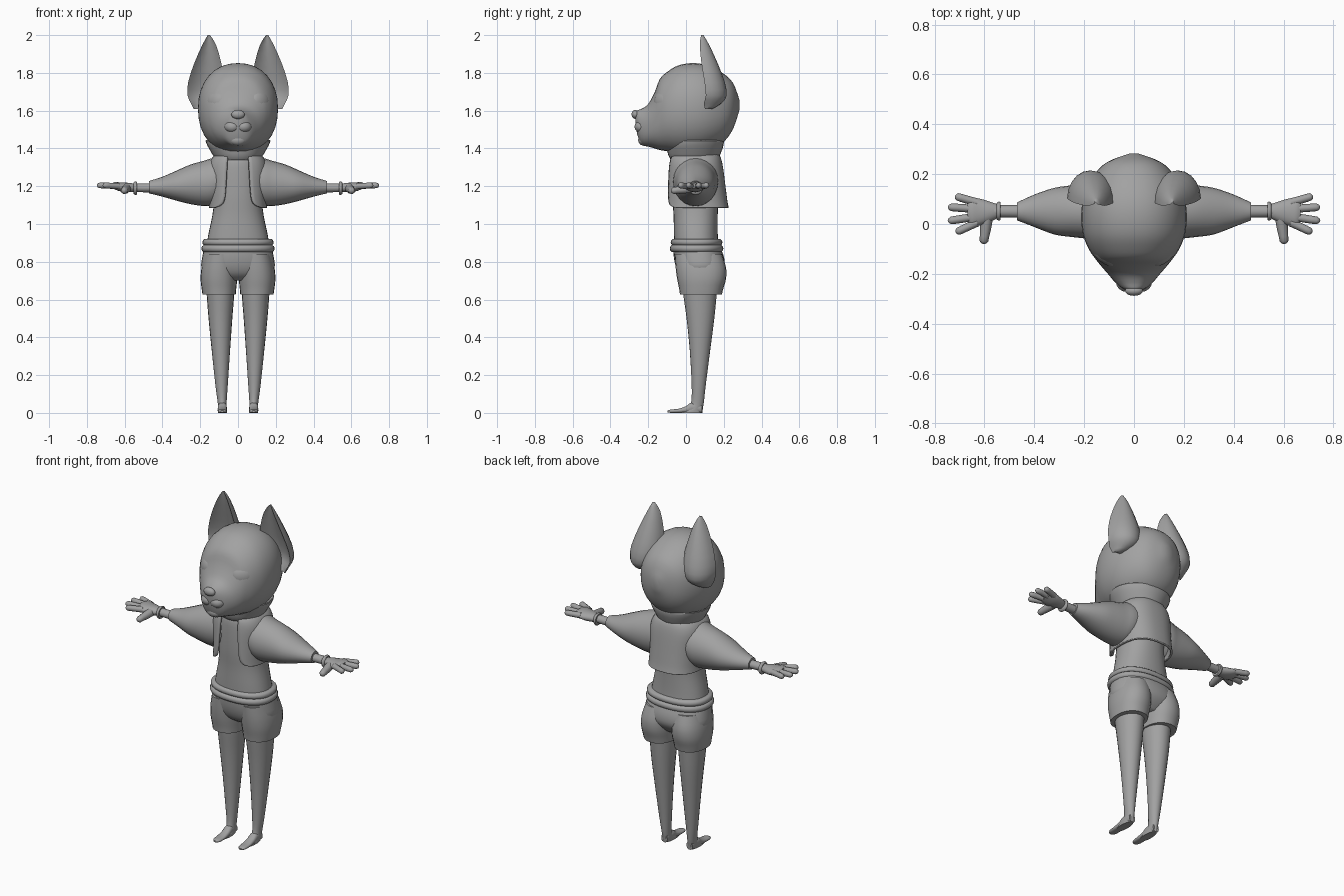
import bpy, bmesh, math
from mathutils import Vector, Matrix

grey = bpy.data.materials.new("soft_grey")
grey.diffuse_color = (0.36, 0.36, 0.36, 1)


def finish(bm, name, angle=50):
    bmesh.ops.recalc_face_normals(bm, faces=bm.faces)
    me = bpy.data.meshes.new(name)
    bm.to_mesh(me)
    bm.free()
    ob = bpy.data.objects.new(name, me)
    bpy.context.collection.objects.link(ob)
    me.materials.append(grey)
    bpy.ops.object.select_all(action='DESELECT')
    ob.select_set(True)
    bpy.context.view_layer.objects.active = ob
    bpy.ops.object.shade_smooth_by_angle(angle=math.radians(angle))
    return ob


def smooth_rows(rows, steps):
    """Catmull-Rom between rows of ring values."""
    out = []
    for i in range(len(rows) - 1):
        a, b, c, d = rows[max(i - 1, 0)], rows[i], rows[i + 1], rows[min(i + 2, len(rows) - 1)]
        for s in range(steps):
            t = s / steps
            out.append([q + .5 * t * (r - p + t * (2*p - 5*q + 4*r - s2 + t * (3*(q - r) + s2 - p)))
                        for p, q, r, s2 in zip(a, b, c, d)])
    return out + [list(rows[-1])]


def skin(bm, rings, closed=True, caps=True):
    vs = [[bm.verts.new(p) for p in ring] for ring in rings]
    n = len(vs[0])
    for a, b in zip(vs, vs[1:]):
        for i in range(n if closed else n - 1):
            j = (i + 1) % n
            bm.faces.new((a[i], a[j], b[j], b[i]))
    if caps:
        bm.faces.new(vs[0])
        bm.faces.new(vs[-1])


def loft(name, axis, rows, sides=24, steps=3, caps=True, power=1.0, side=1, arc=None):
    """Rows are (position on axis, low u, high u, low v, high v)."""
    rings = []
    for t, u0, u1, v0, v1 in smooth_rows(rows, steps):
        ring = []
        for k in range(sides):
            w = 2 * math.pi * k / sides
            c, s = math.cos(w), math.sin(w)
            c, s = (math.copysign(abs(q) ** power, q) for q in (c, s))
            u, v = (u0 + u1) / 2 + c * (u1 - u0) / 2, (v0 + v1) / 2 + s * (v1 - v0) / 2
            p = {'x': (t, u, v), 'y': (u, t, v), 'z': (u, v, t)}[axis]
            ring.append((p[0] * side, p[1], p[2]))
        rings.append(ring)
    bm = bmesh.new()
    skin(bm, rings, True, caps)
    return finish(bm, name)


def ball(name, loc, size, turn=0, tilt=0):
    bm = bmesh.new()
    m = (Matrix.Translation(loc) @ Matrix.Rotation(turn, 4, 'Z') @ Matrix.Rotation(tilt, 4, 'X')
         @ Matrix.Diagonal((*size, 1)))
    bmesh.ops.create_uvsphere(bm, u_segments=20, v_segments=12, radius=1, matrix=m)
    return finish(bm, name)


def finger(name, a, b, r0, r1):
    """Rounded tapering tube from a to b."""
    a, b = Vector(a), Vector(b)
    d = b - a
    rot = d.to_track_quat('Z', 'Y')
    prof = [(0, r0), (.35, r0 * .95), (.7, r1), (.88, r1 * .95), (.96, r1 * .65), (1, r1 * .2)]
    bm = bmesh.new()
    skin(bm, [[a + rot @ Vector((r * math.cos(k * math.pi / 5), r * math.sin(k * math.pi / 5), h * d.length))
               for k in range(10)] for h, r in prof])
    finish(bm, name)


# Head with tapered muzzle, lofted back to front
loft("head", 'y', [
    (.282, -.02, .02, 1.60, 1.66), (.25, -.105, .105, 1.505, 1.745), (.20, -.158, .158, 1.435, 1.795),
    (.12, -.198, .198, 1.39, 1.838), (.04, -.212, .212, 1.37, 1.852), (-.04, -.205, .205, 1.372, 1.84),
    (-.10, -.182, .182, 1.385, 1.805), (-.14, -.155, .155, 1.392, 1.765), (-.165, -.135, .135, 1.40, 1.70),
    (-.20, -.105, .105, 1.41, 1.635), (-.235, -.075, .075, 1.42, 1.61), (-.257, -.048, .048, 1.47, 1.602),
    (-.268, -.02, .02, 1.53, 1.59)], sides=32, power=.92)
ball("nose", (0, -.268, 1.58), (.036, .02, .024))
ball("chin", (0, -.225, 1.445), (.045, .028, .03))

for s, tag in ((1, "left"), (-1, "right")):
    # Eyes and muzzle puffs
    ball(tag + "_eye", (s * .113, -.115, 1.648), (.07, .042, .064), turn=s * .72, tilt=-.1)
    ball(tag + "_muzzle_puff", (s * .032, -.237, 1.515), (.04, .035, .032), turn=s * .3)

    # Ears: bulging back, hollow front
    rings = []
    for z, xi, xo, yf, yb in smooth_rows([
            (2.0, .148, .160, .080, .092), (1.95, .117, .188, .073, .122), (1.85, .088, .232, .082, .168),
            (1.75, .074, .264, .098, .206), (1.68, .085, .267, .105, .215), (1.64, .12, .25, .095, .19),
            (1.61, .185, .235, .10, .14)], 2):
        mid, hw, dep = (xi + xo) / 2, (xo - xi) / 2, yb - yf
        back = [(mid + hw * math.cos(k * math.pi / 10), yf + dep * math.sin(k * math.pi / 10)) for k in range(11)]
        front = [(mid + hw * f, yf + dep * .42 * (1 - f * f)) for f in (-.8, -.4, 0, .4, .8)]
        rings.append([(s * x, y, z) for x, y in back + front])
    bm = bmesh.new()
    skin(bm, rings)
    finish(bm, tag + "_ear", 60)

    # Sleeve
    loft(tag + "_sleeve", 'x', [
        (.06, -.06, .165, 1.13, 1.36), (.13, -.068, .17, 1.098, 1.35), (.18, -.06, .162, 1.095, 1.335),
        (.25, -.052, .155, 1.105, 1.315), (.32, -.042, .145, 1.122, 1.285), (.40, -.012, .118, 1.145, 1.25),
        (.47, .015, .086, 1.162, 1.228)], side=s)
    # Wrist and glove cuff
    loft(tag + "_wrist", 'x', [(.45, .025, .077, 1.168, 1.215), (.50, .026, .076, 1.168, 1.215),
                               (.57, .027, .075, 1.17, 1.215)], side=s, sides=16)
    loft(tag + "_glove_cuff", 'x', [(.535, .017, .087, 1.157, 1.222), (.543, .013, .09, 1.153, 1.226),
                                    (.552, .02, .083, 1.16, 1.22)], side=s, sides=16)
    # Palm, fingers and thumb
    loft(tag + "_palm", 'x', [
        (.545, .025, .078, 1.172, 1.212), (.58, .008, .09, 1.168, 1.218), (.62, -.006, .102, 1.172, 1.22),
        (.65, -.008, .104, 1.182, 1.222), (.668, .01, .09, 1.19, 1.216)], side=s, sides=16)
    for i, (y0, x1, y1) in enumerate(((.086, .718, .112), (.06, .747, .068), (.03, .747, .012), (.006, .715, -.034))):
        finger(f"{tag}_finger_{i + 1}", (s * .63, y0, 1.20), (s * x1, y1, 1.205), .017, .016)
    finger(tag + "_thumb", (s * .59, .025, 1.188), (s * .604, -.08, 1.175), .024, .019)

    # Leg with foot
    loft(tag + "_leg", 'z', [
        (.72, .018, .172, -.025, .175), (.63, .02, .166, -.015, .163), (.50, .03, .156, .003, .15),
        (.33, .042, .139, .02, .128), (.15, .054, .12, .03, .105), (.06, .06, .108, .028, .095),
        (.03, .06, .106, .012, .09), (.012, .058, .107, -.03, .088), (0, .058, .107, -.05, .087)],
        side=s, sides=20)
    loft(tag + "_foot", 'y', [
        (.085, s*.083 - .02, s*.083 + .02, 0, .045), (.03, s*.083 - .024, s*.083 + .024, 0, .055),
        (0, s*.083 - .024, s*.083 + .024, 0, .036), (-.04, s*.083 - .025, s*.083 + .025, 0, .022),
        (-.08, s*.083 - .022, s*.083 + .022, 0, .018), (-.097, s*.083 - .01, s*.083 + .01, .003, .012)],
        sides=14, power=.8)
    # Shorts leg
    loft(tag + "_shorts_leg", 'z', [
        (.84, .01, .175, -.06, .19), (.77, .003, .193, -.055, .212), (.71, .004, .198, -.047, .212),
        (.66, .009, .193, -.037, .198), (.628, .012, .188, -.032, .19)], side=s, power=.9)

# Shorts hips and rolled waistband
loft("shorts_hips", 'z', [
    (.87, -.18, .18, -.068, .185), (.82, -.19, .19, -.064, .202), (.77, -.194, .194, -.052, .203),
    (.73, -.165, .165, -.03, .18), (.70, -.10, .10, .01, .15)], sides=32, power=.88)
for name, z0, z1, g in (("waistband_upper", .886, .92, 0), ("waistband_lower", .852, .888, .005)):
    h = z1 - z0
    loft(name, 'z', [(z0 + h * f, -.178 - e - g, .178 + e + g, -.07 - e - g, .182 + e + g)
                     for f, e in ((0, 0), (.2, .008), (.5, .011), (.8, .008), (1, 0))],
         sides=32, steps=1, power=.88)

# Torso and neck
loft("torso", 'z', [
    (.88, -.168, .168, -.062, .172), (.95, -.156, .156, -.064, .168), (1.05, -.135, .135, -.066, .168),
    (1.15, -.125, .125, -.073, .172), (1.27, -.12, .12, -.074, .17), (1.34, -.105, .105, -.068, .16),
    (1.37, -.08, .08, -.04, .14)], sides=32, power=.88)
loft("neck", 'z', [(1.32, -.09, .09, -.04, .14), (1.45, -.09, .09, -.04, .14)], steps=1)

# Cropped jacket, open at the front with rounded lower corners
rings = []
for z, hw, y0, y1, gap in smooth_rows([
        (1.37, .10, -.06, .165, .05), (1.35, .13, -.08, .178, .055), (1.30, .15, -.09, .19, .058),
        (1.20, .147, -.097, .203, .064), (1.13, .146, -.10, .212, .072), (1.10, .147, -.101, .217, .09),
        (1.085, .148, -.102, .22, .125)], 3):
    ring, cy, b = [], (y0 + y1) / 2, (y1 - y0) / 2
    start = math.asin(min(1, (gap / hw) ** (1 / .8)))
    for k in range(41):
        w = start + (2 * math.pi - 2 * start) * k / 40
        sx, cw = math.sin(w), math.cos(w)
        ring.append((hw * math.copysign(abs(sx) ** .8, sx), cy - b * math.copysign(abs(cw) ** .8, cw), z))
    rings.append(ring)
bm = bmesh.new()
skin(bm, rings, closed=False, caps=False)
jacket = finish(bm, "jacket_body")
shell = jacket.modifiers.new("thickness", 'SOLIDIFY')
shell.thickness, shell.offset = .012, 0

# Flared collar, a band with an inner wall
loft("collar", 'z', [
    (1.34, -.115, .115, -.08, .165), (1.36, -.13, .13, -.092, .178), (1.39, -.148, .148, -.10, .19),
    (1.415, -.162, .162, -.105, .198), (1.44, -.172, .172, -.10, .2), (1.438, -.16, .16, -.09, .19),
    (1.39, -.13, .13, -.08, .17)], sides=32, steps=2, caps=False)
